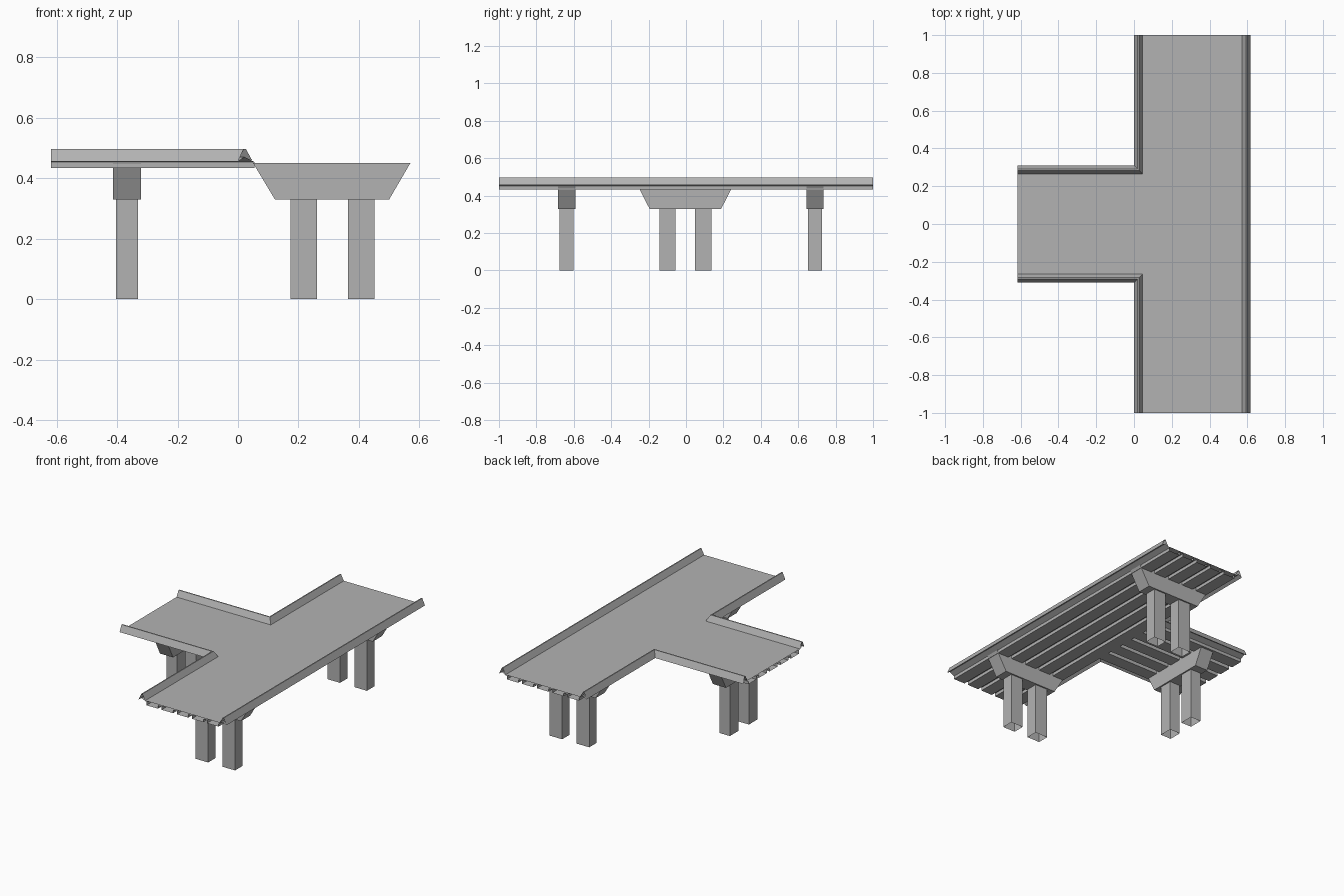
import bpy

if "Cube" in bpy.data.objects:
    bpy.data.objects.remove(bpy.data.objects["Cube"])

# dark concrete
concrete = bpy.data.materials.new("concrete")
concrete.diffuse_color = (0.45, 0.45, 0.45, 1)
concrete.use_nodes = True
concrete.node_tree.nodes["Principled BSDF"].inputs["Base Color"].default_value = concrete.diffuse_color

def mesh(name, verts, faces):
    me = bpy.data.meshes.new(name)
    me.from_pydata(verts, [], faces)
    me.update()
    me.materials.append(concrete)
    ob = bpy.data.objects.new(name, me)
    bpy.context.collection.objects.link(ob)
    return ob

def loft(name, rows, flip=False):
    """Open sheet joining rows of points."""
    n = len(rows[0])
    verts = [p for r in rows for p in r]
    faces = []
    for i in range(len(rows) - 1):
        for j in range(n - 1):
            a, b = i * n + j, (i + 1) * n + j
            f = (a, a + 1, b + 1, b)
            faces.append(f[::-1] if flip else f)
    return mesh(name, verts, faces)

EX, BY, IN = 0.618, 0.31, 0.046     # half width, branch half width, parapet depth
DECK, BEAM, SOFFIT, INSET = 0.46, 0.433, 0.453, 0.055

# road surface: T-shaped sheet
x0, x1, yb = IN, EX - IN, BY - IN
outline = [(x0, -1), (x1, -1), (x1, 1), (x0, 1), (x0, yb), (-EX, yb), (-EX, -yb), (x0, -yb)]
mesh("road_deck", [(x, y, DECK) for x, y in outline],
     [(0, 1, 2, 3, 4, 7), (7, 4, 5, 6)])

# parapets: (inset from outer edge, height) profile swept along each edge
prof = [(IN, DECK), (0.026, 0.497), (0.019, 0.497), (0, 0.456), (0.022, 0.47), (INSET, SOFFIT)]
loft("straight_parapet", [[(EX - d, y, z) for d, z in prof] for y in (-1, 1)], True)
for s, tag in ((1, "back"), (-1, "front")):
    rows = [[(d, s, z) for d, z in prof],
            [(d, s * (BY - d), z) for d, z in prof],
            [(-EX, s * (BY - d), z) for d, z in prof]]
    loft(tag + "_corner_parapet", rows, s < 0)

# ribbed underside: open-ended sheets folded into wide beams with narrow gaps
def ribs(lo, hi, count, gap):
    w = (hi - lo - gap * (count - 1)) / count
    pts = []
    for i in range(count):
        a = lo + i * (w + gap)
        pts += [(a, SOFFIT), (a, BEAM), (a + w, BEAM), (a + w, SOFFIT)]
    return pts

main = ribs(INSET, EX - INSET, 5, 0.026)
loft("main_beams", [[(x, y, z) for x, z in main] for y in (-1, 1)], True)
side = ribs(-BY + INSET, BY - INSET, 5, 0.026)
loft("branch_beams", [[(x, y, z) for y, z in side] for x in (-EX, INSET)])

# piers: tapered cap on two open-ended square columns
def pier(name, along_x, across, cap, cols):
    def pt(u, v, z):
        return (u, across + v, z) if along_x else (across + v, u, z)
    t0, t1, b0, b1 = cap
    shape = [(t0, 0.45), (b0, 0.33), (b1, 0.33), (t1, 0.45)]
    verts = [pt(u, v, z) for v in (-0.046, 0.046) for u, z in shape]
    faces = [(0, 1, 2, 3), (7, 6, 5, 4)] + [(i, i + 4, (i + 1) % 4 + 4, (i + 1) % 4) for i in range(4)]
    if not along_x:
        faces = [f[::-1] for f in faces]
    mesh(name + "_cap", verts, faces)
    for k, (a, b) in enumerate(cols):
        ring = [(a, -0.037), (b, -0.037), (b, 0.037), (a, 0.037), (a, -0.037)]
        loft(f"{name}_column_{k + 1}", [[pt(u, v, z) for u, v in ring] for z in (0, 0.33)], not along_x)

for tag, y in (("front", -0.638), ("back", 0.69)):
    pier(tag + "_pier", True, y, (0.05, 0.57, 0.122, 0.50), ((0.173, 0.262), (0.364, 0.452)))
pier("branch_pier", False, -0.367, (-0.256, 0.25, -0.195, 0.188), ((-0.141, -0.057), (0.048, 0.135)))
